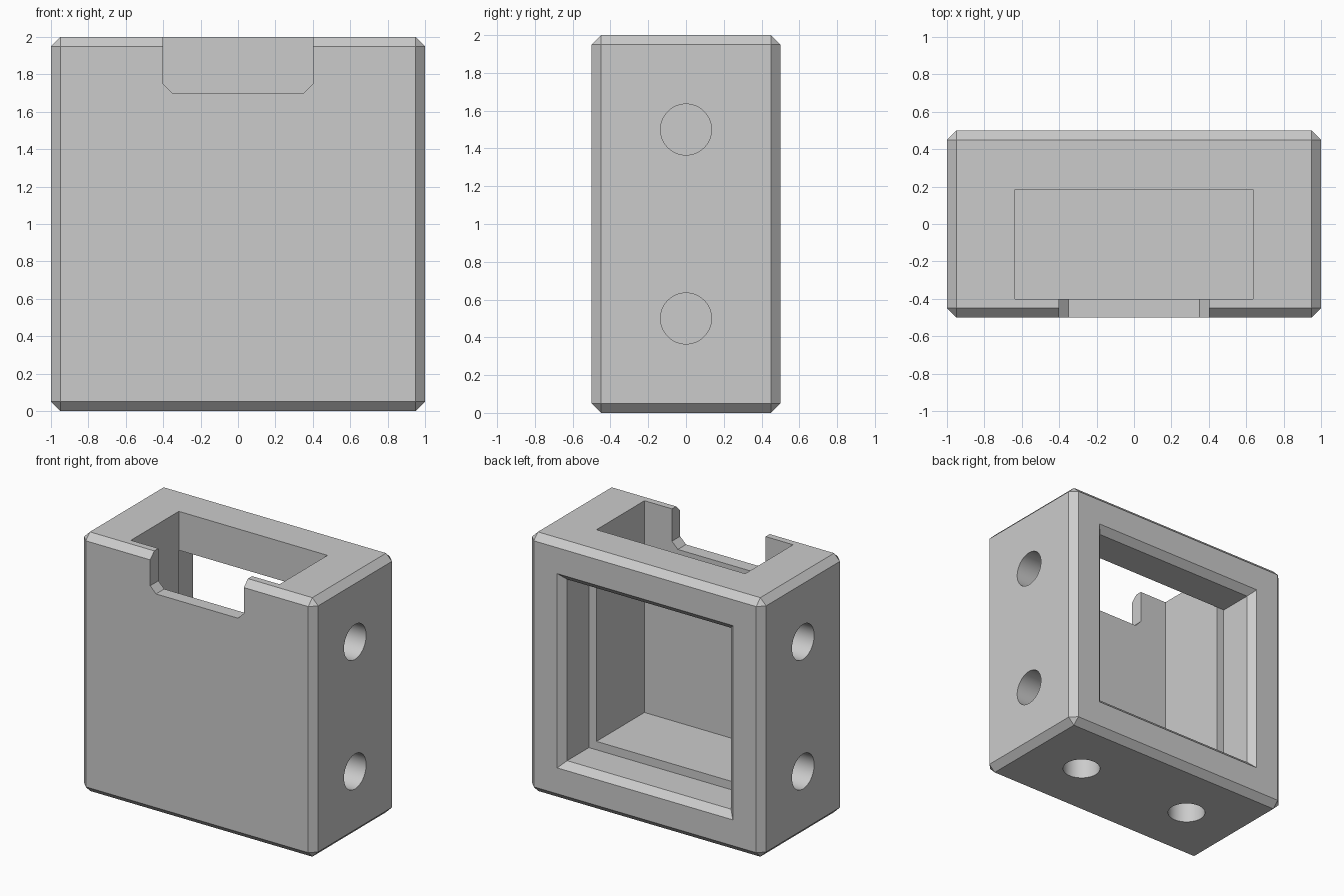
import bpy
import bmesh
import math
from mathutils import Vector

old = bpy.data.objects.get("Cube")
if old:
    bpy.data.objects.remove(old, do_unlink=True)

grey = bpy.data.materials.new("plain_grey")
grey.use_nodes = True
colour = (0.6, 0.6, 0.6, 1)
grey.diffuse_color = colour
grey.node_tree.nodes["Principled BSDF"].inputs["Base Color"].default_value = colour


def loft(name, rings):
    """Closed solid through matching rings of points."""
    bm = bmesh.new()
    loops = [[bm.verts.new(p) for p in ring] for ring in rings]
    n = len(loops[0])
    for a, b in zip(loops, loops[1:]):
        for i in range(n):
            j = (i + 1) % n
            bm.faces.new((a[i], a[j], b[j], b[i]))
    bm.faces.new(loops[0])
    bm.faces.new(loops[-1])
    bmesh.ops.recalc_face_normals(bm, faces=bm.faces)
    mesh = bpy.data.meshes.new(name)
    bm.to_mesh(mesh)
    bm.free()
    mesh.materials.append(grey)
    obj = bpy.data.objects.new(name, mesh)
    bpy.context.collection.objects.link(obj)
    return obj


def box(name, x, y0, y1, z0, z1):
    return loft(name, [[(-x, y0, z), (x, y0, z), (x, y1, z), (-x, y1, z)] for z in (z0, z1)])


def square(y, h):
    return [(-h, y, 1 - h), (h, y, 1 - h), (h, y, 1 + h), (-h, y, 1 + h)]


def hole(mouth, inward, radius=0.135, depth=0.25, sides=64):
    """Blind round hole starting just outside the mouth."""
    axis = Vector(inward)
    u, v = Vector((0, 1, 0)), axis.cross(Vector((0, 1, 0)))
    angles = [math.tau * i / sides for i in range(sides)]
    return loft("hole_cutter", [[Vector(mouth) + axis * d + radius * (u * math.cos(a) + v * math.sin(a))
                                 for a in angles] for d in (-0.1, depth)])


# Chamfered outer block
body = box("housing", 1, -0.5, 0.5, 0, 2)
bevel = body.modifiers.new("chamfer", "BEVEL")
bevel.width = 0.05
bevel.segments = 1

# Cavity open at the top, and rear window with flared rim
cutters = [
    box("cavity_cutter", 0.635, -0.4, 0.185, 0.365, 2.2),
    loft("window_cutter", [square(0.185, 0.7), square(0.45, 0.7), square(0.55, 0.8)]),
]

# Front notch with angled lower corners
notch = [(-0.4, 2.2), (-0.4, 1.75), (-0.35, 1.7), (0.35, 1.7), (0.4, 1.75), (0.4, 2.2)]
cutters.append(loft("notch_cutter", [[(x, y, z) for x, z in notch] for y in (-0.6, -0.3)]))

# Paired blind holes in both sides and the underside
for s in (-1, 1):
    cutters.append(hole((s * 0.5, 0, 0), (0, 0, 1)))
    for z in (0.5, 1.5):
        cutters.append(hole((s, 0, z), (-s, 0, 0)))

for cutter in cutters:
    cutter.hide_render = True
    mod = body.modifiers.new(cutter.name, "BOOLEAN")
    mod.operation = "DIFFERENCE"
    mod.solver = "EXACT"
    mod.object = cutter

# Bake the cuts and remove the cutters
bpy.context.view_layer.update()
final = bpy.data.meshes.new_from_object(body.evaluated_get(bpy.context.evaluated_depsgraph_get()))
body.modifiers.clear()
body.data = final
for cutter in cutters:
    bpy.data.objects.remove(cutter, do_unlink=True)

bpy.ops.object.select_all(action="DESELECT")
body.select_set(True)
bpy.context.view_layer.objects.active = body
bpy.ops.object.shade_smooth_by_angle(angle=math.radians(30))
